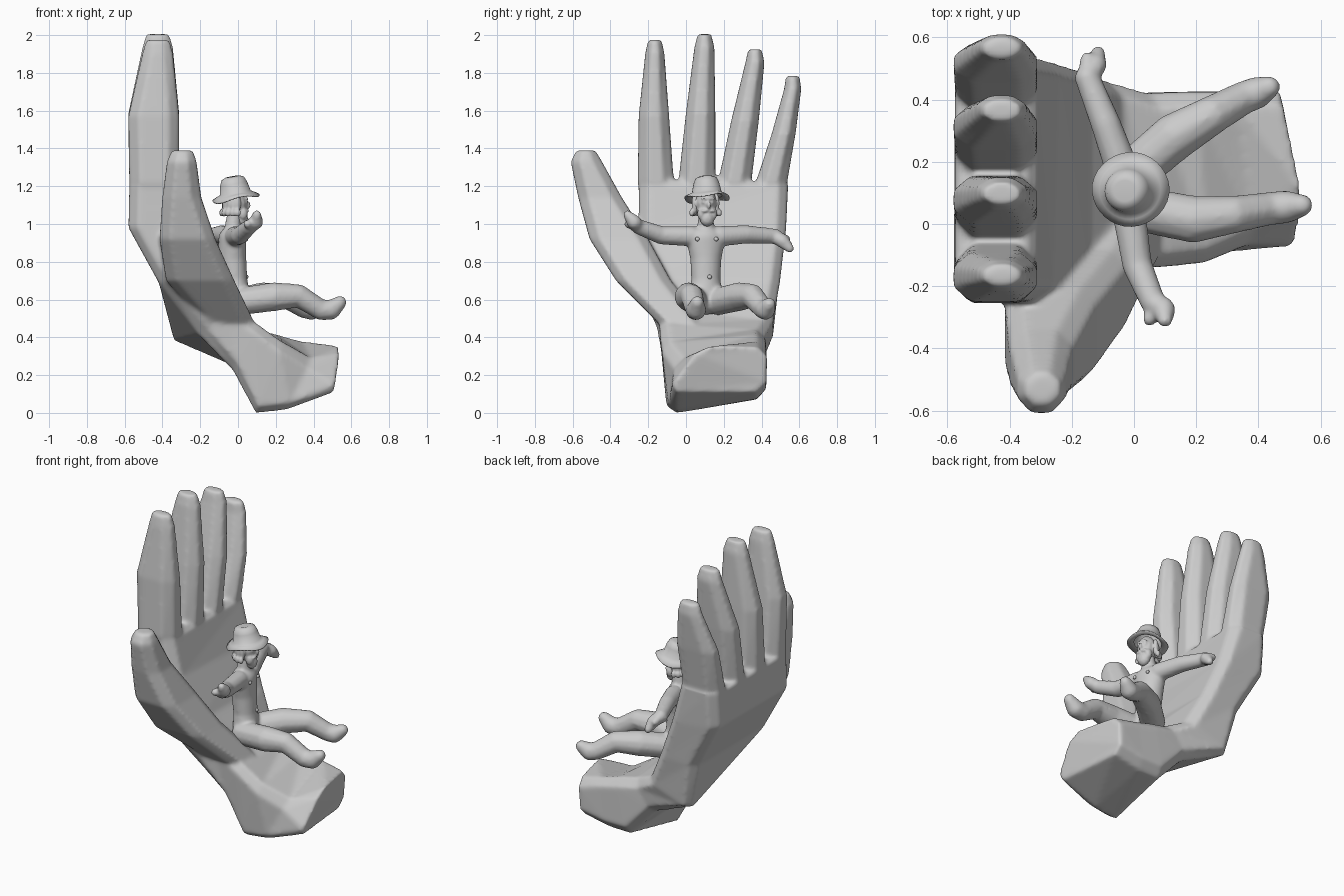
import bpy, bmesh, math
from mathutils import Vector, Matrix


def finish(name, bm, voxel=0, smooth=0):
    bmesh.ops.recalc_face_normals(bm, faces=bm.faces[:])
    me = bpy.data.meshes.new(name)
    bm.to_mesh(me)
    bm.free()
    ob = bpy.data.objects.new(name, me)
    bpy.context.collection.objects.link(ob)
    for p in me.polygons:
        p.use_smooth = True
    if voxel:
        r = ob.modifiers.new("fuse", 'REMESH')
        r.mode, r.voxel_size, r.use_smooth_shade = 'VOXEL', voxel, True
        s = ob.modifiers.new("soften", 'SMOOTH')
        s.factor, s.iterations = 0.5, smooth
    return ob


def loft(bm, quads, chamfer):
    """Skin a chain of four-cornered sections with cut corners."""
    rings = []
    for q in quads:
        q = [Vector(p) for p in q]
        ring = []
        for i in range(4):
            for other in (q[i - 1], q[(i + 1) % 4]):
                d = other - q[i]
                ring.append(bm.verts.new(q[i] + d.normalized() * min(chamfer, d.length * 0.3)))
        rings.append(ring)
    for a, b in zip(rings, rings[1:]):
        for i in range(8):
            j = (i + 1) % 8
            bm.faces.new((a[i], a[j], b[j], b[i]))
    bm.faces.new(rings[0][::-1])
    bm.faces.new(rings[-1])


def box_section(x0, x1, y0, y1, z):
    return [(x1, y0, z), (x1, y1, z), (x0, y1, z), (x0, y0, z)]


def blob(bm, pos, size, rot=Matrix(), sub=2):
    m = Matrix.Translation(pos) @ rot @ Matrix.Diagonal((*size, 1))
    bmesh.ops.create_icosphere(bm, subdivisions=sub, radius=1, matrix=m)


def chain(bm, pts, steps=9):
    """Limb from closely spaced balls: (x, y, z, radius)."""
    for a, b in zip(pts, pts[1:]):
        for i in range(steps + 1):
            p = Vector(a).lerp(Vector(b), i / steps)
            blob(bm, p[:3], (p[3],) * 3)


# Giant hand: wrist and palm, corners ordered front/back around each section
hand = bmesh.new()
loft(hand, [
    [(.545, .08, .355), (.47, .43, .345), (.46, .425, .11), (.51, -.10, .11)],
    [(.39, -.06, .28), (.33, .425, .39), (.28, .425, .08), (.25, -.10, .01)],
    [(.24, -.13, .37), (.20, .425, .42), (.13, .425, .08), (.09, -.10, -.01)],
    [(.11, -.145, .47), (.08, .42, .44), (-.05, .42, .26), (-.03, -.12, .23)],
    [(-.02, -.14, .56), (-.04, .46, .49), (-.35, .46, .38), (-.20, -.16, .42)],
    [(-.14, -.25, .72), (-.14, .50, .70), (-.41, .49, .68), (-.42, -.25, .69)],
    [(-.26, -.25, .98), (-.24, .53, .95), (-.575, .52, .98), (-.58, -.25, .98)],
    [(-.312, -.25, 1.20), (-.312, .54, 1.20), (-.575, .54, 1.20), (-.575, -.25, 1.20)],
    [(-.34, -.22, 1.235), (-.34, .51, 1.225), (-.53, .51, 1.20), (-.53, -.22, 1.21)],
], 0.05)

# Fingers: y range at the root, middle and near the tip, then tip height
fingers = [
    ((-.255, -.065), (-.25, -.09), (-.215, -.115), 1.975),
    ((-.04, .155), (.0, .155), (.045, .15), 2.005),
    ((.17, .345), (.24, .385), (.315, .415), 1.925),
    ((.37, .535), (.455, .58), (.52, .61), 1.785),
]
for root, mid, end, top in fingers:
    zm = 1.2 + (top - 1.2) * .48
    c = sum(end) / 2
    loft(hand, [
        box_section(-.55, -.34, root[0] + .03, root[1] - .03, 1.05),
        box_section(-.575, -.312, *root, 1.22),
        box_section(-.58, -.312, *mid, zm),
        box_section(-.505, -.345, *end, top - .07),
        box_section(-.485, -.365, c - .035, c + .035, top),
    ], 0.055)

# Thumb
loft(hand, [
    box_section(-.18, .09, -.14, .10, .47),
    box_section(-.38, -.02, -.37, -.08, .70),
    box_section(-.415, -.12, -.51, -.20, .92),
    box_section(-.40, -.195, -.57, -.34, 1.14),
    box_section(-.375, -.22, -.61, -.445, 1.33),
    box_section(-.35, -.24, -.58, -.48, 1.39),
], 0.055)
finish("giant_hand", hand, 0.012, 7)

# Seated figure body, turned slightly to one side
turn = Matrix.Rotation(math.radians(14), 4, 'Z')
body = bmesh.new()
torso = [(-.01, .59, .08, .10), (-.02, .70, .07, .078), (-.03, .82, .074, .084),
         (-.03, .92, .072, .105)]
for a, b in zip(torso, torso[1:]):
    for i in range(9):
        x, z, dx, dy = Vector(a).lerp(Vector(b), i / 8)
        blob(body, (x, .105, z), (dx, dy, .07), turn, 3)
chain(body, [(-.03, .105, .95, .05), (-.02, .105, 1.05, .04)])

# Legs ending in upturned feet
chain(body, [(.01, .05, .59, .075), (.19, .015, .615, .078), (.32, .03, .62, .062),
             (.44, .05, .545, .055), (.49, .055, .545, .054), (.54, .06, .585, .036)])
chain(body, [(0, .17, .59, .075), (.13, .28, .615, .078), (.25, .35, .62, .064),
             (.35, .405, .555, .055), (.39, .42, .545, .054), (.435, .44, .575, .036)])

# Outstretched arms and mitten hands
chain(body, [(-.04, .18, .935, .056), (-.09, .32, .945, .05), (-.15, .47, .935, .042)])
chain(body, [(-.15, .47, .935, .038), (-.125, .51, .91, .038), (-.115, .55, .87, .024)])
chain(body, [(-.15, .49, .93, .03), (-.15, .53, .92, .024)])
chain(body, [(-.015, .03, .935, .056), (.01, -.13, .94, .05), (.06, -.25, .985, .042)])
chain(body, [(.06, -.25, .985, .038), (.095, -.275, 1.01, .04), (.10, -.31, 1.05, .024)])
chain(body, [(.07, -.27, .99, .028), (.05, -.305, 1.0, .024)])
finish("seated_body", body, 0.009, 8)

# Chest dots and navel
dots = bmesh.new()
for p in [(.046, .06, .92), (.030, .16, .92), (.047, .125, .72)]:
    blob(dots, p, (.008, .012, .012))
finish("chest_dots", dots)

# Head with nose, brow, ears, moustache and beard
head = bmesh.new()
hc = Vector((-.01, .105, 1.10))


def feature(x, y, z, sx, sy, sz):
    blob(head, hc + turn @ Vector((x, y, z)), (sx, sy, sz), turn)


feature(-.005, 0, .01, .066, .058, .085)
feature(.064, 0, .0, .015, .011, .022)
feature(.050, 0, .035, .014, .04, .010)
feature(.03, 0, -.07, .034, .040, .045)
for s in (-1, 1):
    feature(.052, s * .018, -.03, .014, .022, .010)
    feature(.03, s * .032, -.045, .025, .022, .035)
    feature(0, s * .058, .01, .014, .012, .022)
    feature(.047, s * .022, .015, .012, .013, .009)
finish("bearded_head", head, 0.006, 2)

# Shaggy hair locks behind the head
hair = bmesh.new()
for i in range(9):
    a = math.radians(95 + i * 21)
    d = turn @ Vector((math.cos(a), math.sin(a), 0))
    blob(hair, hc + d * .058 + Vector((0, 0, .01 - .012 * (i % 2))), (.018, .018, .055))
    blob(hair, hc + d * .075 + Vector((0, 0, -.04)), (.016, .014, .022))
finish("hair", hair, 0.006, 2)

# Hat: broad crown with a wavy brim, tilted back
hat = bmesh.new()
profile = [(.0, .078), (.035, .088), (.06, .078), (.072, .05), (.083, .0), (.10, -.010),
           (.126, -.026), (.124, -.032), (.083, -.018)]
rows = []
for r, z in profile:
    row = []
    for i in range(32):
        a = i * math.tau / 32
        w = .010 * math.sin(3 * a) * max(0, r - .08) / .05
        row.append(hat.verts.new((r * math.cos(a), r * .95 * math.sin(a), z + w)))
    rows.append(row)
for a, b in zip(rows, rows[1:]):
    for i in range(32):
        j = (i + 1) % 32
        hat.faces.new((a[i], a[j], b[j], b[i]))
bmesh.ops.remove_doubles(hat, verts=hat.verts[:], dist=.0001)
bmesh.ops.transform(hat, verts=hat.verts[:], matrix=Matrix.Translation((-.015, .11, 1.165))
                    @ turn @ Matrix.Rotation(math.radians(-10), 4, 'Y'))
finish("hat", hat)
